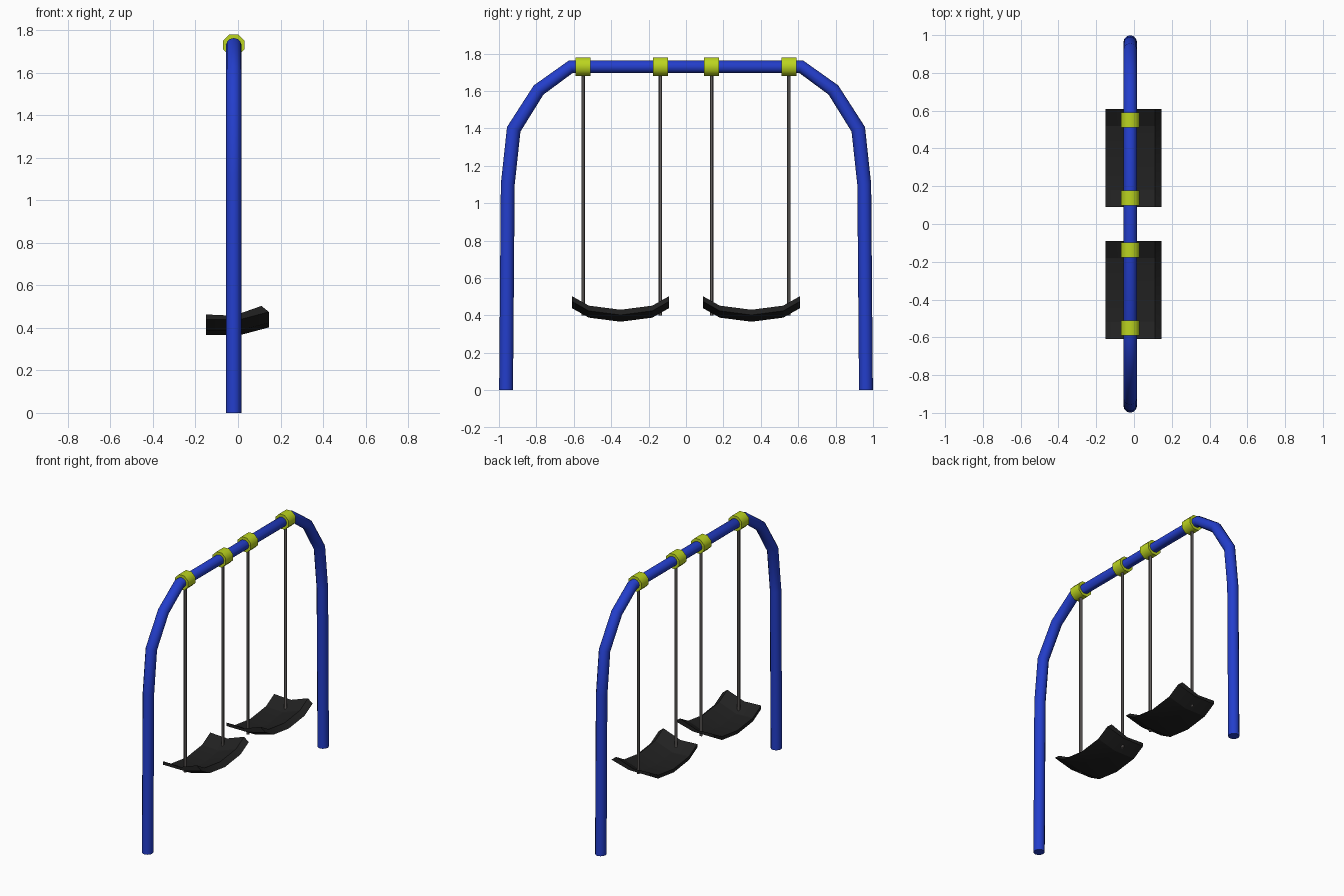
import bpy, bmesh, math
from mathutils import Vector, Matrix

if "Cube" in bpy.data.objects:
    bpy.data.objects.remove(bpy.data.objects["Cube"])

BAR_X, BAR_Z = -0.02, 1.73


def material(name, rgb):
    m = bpy.data.materials.new(name)
    m.diffuse_color = (*rgb, 1)
    m.use_nodes = True
    m.node_tree.nodes["Principled BSDF"].inputs["Base Color"].default_value = m.diffuse_color
    return m


BLUE = material("blue paint", (0.017, 0.048, 0.60))
LIME = material("lime yellow", (0.50, 0.66, 0.014))
BLACK = material("black rubber", (0.015, 0.015, 0.015))
GREY = material("grey chain", (0.13, 0.12, 0.115))


def finish(bm, name, mat, smooth_angle=None):
    bmesh.ops.recalc_face_normals(bm, faces=bm.faces)
    me = bpy.data.meshes.new(name)
    bm.to_mesh(me)
    bm.free()
    me.materials.append(mat)
    ob = bpy.data.objects.new(name, me)
    bpy.context.collection.objects.link(ob)
    if smooth_angle:
        bpy.context.view_layer.objects.active = ob
        ob.select_set(True)
        bpy.ops.object.shade_smooth_by_angle(angle=math.radians(smooth_angle))
        ob.select_set(False)
    return ob


def loft(bm, rings):
    """Skin closed rings of points and cap both ends."""
    vs = [[bm.verts.new(p) for p in r] for r in rings]
    n = len(vs[0])
    for a, b in zip(vs, vs[1:]):
        for i in range(n):
            j = (i + 1) % n
            bm.faces.new((a[i], a[j], b[j], b[i]))
    bm.faces.new(vs[0])
    bm.faces.new(vs[-1])


# Arched frame: mitred tube swept along a mirrored y-z path
half = [(0.962, 0, 0.037), (0.953, 1.10, 0.037), (0.921, 1.395, 0.037),
        (0.788, 1.605, 0.035), (0.615, BAR_Z, 0.033)]
path = [(-y, z, r) for y, z, r in half] + half[::-1]
rings = []
for i, (y, z, r) in enumerate(path):
    p = Vector((y, z))
    d_in = (p - Vector(path[i - 1][:2])).normalized() if i else Vector((0, 1))
    d_out = (Vector(path[i + 1][:2]) - p).normalized() if i < len(path) - 1 else Vector((0, -1))
    t = (d_in + d_out).normalized()
    across = r / t.dot(d_in)          # stretch for the mitre
    ring = []
    for k in range(12):
        a = math.tau * k / 12
        ring.append((BAR_X + 0.036 * math.cos(a),
                     y - t.y * across * math.sin(a),
                     z + t.x * across * math.sin(a)))
    rings.append(ring)
bm = bmesh.new()
loft(bm, rings)
finish(bm, "arched_frame", BLUE, 35)


# Clamps on the top bar and hanging rods
def cylinder(name, mat, sides, radius, depth, matrix, smooth):
    bm = bmesh.new()
    bmesh.ops.create_cone(bm, cap_ends=True, segments=sides, radius1=radius,
                          radius2=radius, depth=depth, matrix=matrix)
    finish(bm, name, mat, smooth)


ROD_BOTTOM = 0.40
for i, y in enumerate((-0.55, -0.137, 0.137, 0.55)):
    turn = Matrix.Rotation(math.pi / 2, 4, 'X') @ Matrix.Rotation(math.pi / 8, 4, 'Z')
    cylinder(f"clamp_{i + 1}", LIME, 8, 0.054, 0.08,
             Matrix.Translation((BAR_X, y, BAR_Z)) @ turn, 50)
    cylinder(f"hanging_rod_{i + 1}", GREY, 6, 0.010, BAR_Z - ROD_BOTTOM,
             Matrix.Translation((BAR_X, y, (BAR_Z + ROD_BOTTOM) / 2)), None)

# Seats: sling curve along y, back edge bent upward along x
section = [(-0.15, 0.390), (-0.02, 0.384), (0.11, 0.430),
           (0.145, 0.402), (0.01, 0.366), (-0.15, 0.366)]
sling = [(-0.26, 0.073), (-0.17, 0.022), (0, 0), (0.17, 0.022), (0.26, 0.073)]
for name, cy in (("front_seat", -0.35), ("rear_seat", 0.35)):
    bm = bmesh.new()
    loft(bm, [[(x, cy + dy, z + dz) for x, z in section] for dy, dz in sling])
    finish(bm, name, BLACK, 20)
